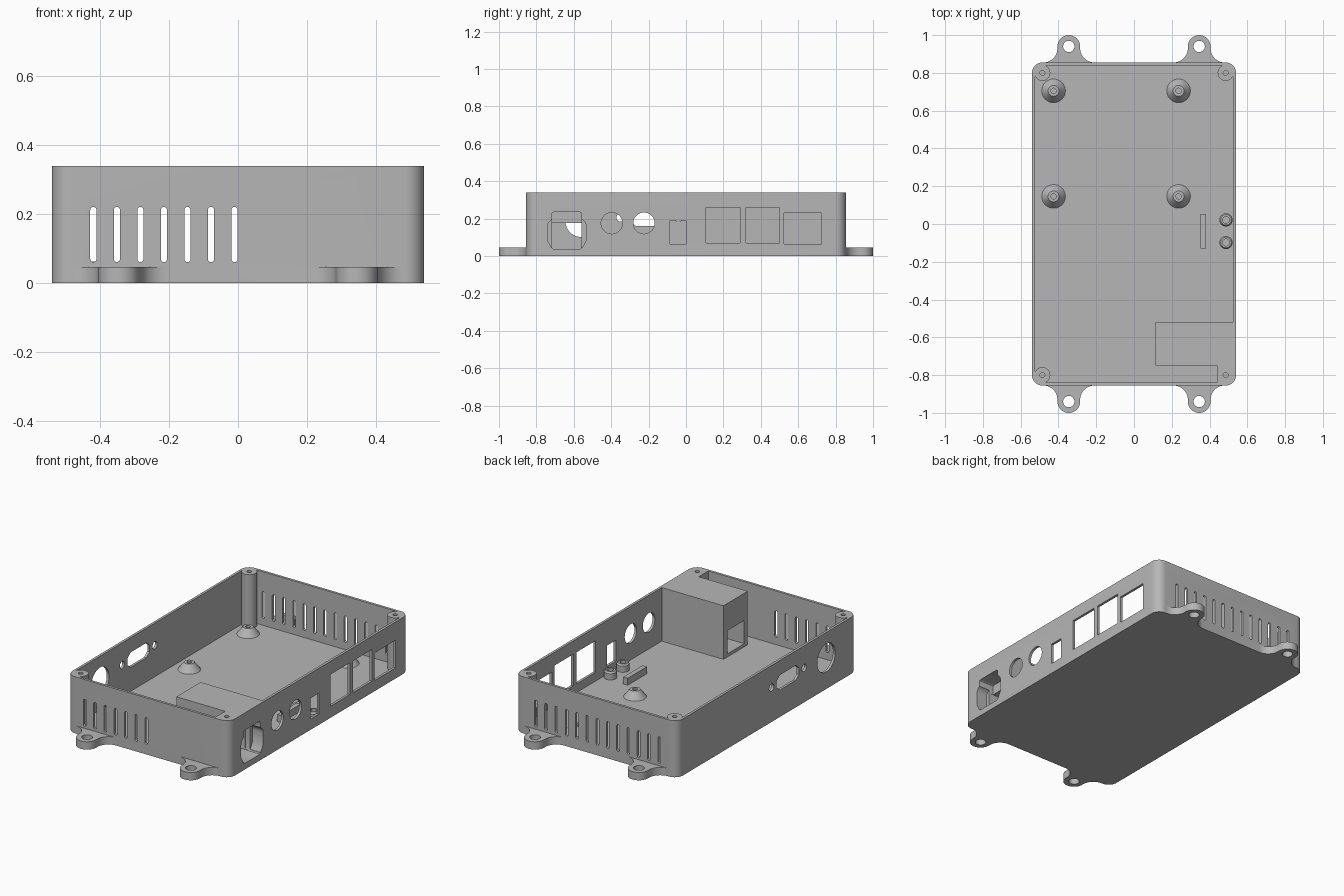
import bpy, bmesh, math
from mathutils import Vector

if "Cube" in bpy.data.objects:
    bpy.data.objects.remove(bpy.data.objects["Cube"], do_unlink=True)

grey = bpy.data.materials.new("plain grey plastic")
grey.use_nodes = True
colour = (0.47, 0.47, 0.47, 1)
grey.diffuse_color = colour
grey.node_tree.nodes["Principled BSDF"].inputs["Base Color"].default_value = colour

W, L, H = 0.54, 0.855, 0.34       # half width, half length, height
WALL, FLOOR, ROUND = 0.015, 0.018, 0.055
POST_X, POST_Y = W - ROUND, L - ROUND
SIGNS = [(sx, sy) for sx in (-1, 1) for sy in (-1, 1)]


# ---- outlines ----
def arc(cx, cy, r, start, end, n):
    angles = [math.radians(start + (end - start) * i / n) for i in range(n + 1)]
    return [(cx + r * math.cos(a), cy + r * math.sin(a)) for a in angles]


def circle(cx, cy, r, n=32):
    return arc(cx, cy, r, 0, 360, n)[:-1]


def rounded(cx, cy, w, h, r, n=8):
    pts = []
    for i, (sx, sy) in enumerate([(1, 1), (-1, 1), (-1, -1), (1, -1)]):
        pts += arc(cx + sx * (w / 2 - r), cy + sy * (h / 2 - r), r, 90 * i, 90 * i + 90, n)
    return pts


def box(u0, u1, v0, v1):
    return [(u0, v0), (u1, v0), (u1, v1), (u0, v1)]


# ---- solids ----
def prism(bm, pts, axis, lo, hi):
    place = {"x": lambda u, v, t: (t, u, v),
             "y": lambda u, v, t: (u, t, v),
             "z": lambda u, v, t: (u, v, t)}[axis]
    a = [bm.verts.new(place(u, v, lo)) for u, v in pts]
    b = [bm.verts.new(place(u, v, hi)) for u, v in pts]
    bm.faces.new(a)
    bm.faces.new(b)
    for i in range(len(pts)):
        j = (i + 1) % len(pts)
        bm.faces.new((a[i], a[j], b[j], b[i]))


def make(name, bm):
    bmesh.ops.recalc_face_normals(bm, faces=bm.faces[:])
    mesh = bpy.data.meshes.new(name)
    bm.to_mesh(mesh)
    bm.free()
    mesh.materials.append(grey)
    obj = bpy.data.objects.new(name, mesh)
    bpy.context.collection.objects.link(obj)
    return obj


def activate(obj):
    bpy.ops.object.select_all(action="DESELECT")
    obj.select_set(True)
    bpy.context.view_layer.objects.active = obj


def combine(target, prisms, operation):
    bm = bmesh.new()
    for p in prisms:
        prism(bm, *p)
    tool = make("helper", bm)
    tool.hide_render = True
    mod = target.modifiers.new("combine", "BOOLEAN")
    mod.operation, mod.solver, mod.object = operation, "EXACT", tool
    activate(target)
    bpy.ops.object.modifier_apply(modifier=mod.name)
    bpy.data.objects.remove(tool, do_unlink=True)


def turned(name, profile, x, y):
    bm = bmesh.new()
    verts = [bm.verts.new((r, 0, z)) for r, z in profile]
    edges = [bm.edges.new(pair) for pair in zip(verts, verts[1:])]
    bmesh.ops.spin(bm, geom=verts + edges, axis=(0, 0, 1), cent=(0, 0, 0),
                   angle=math.tau, steps=32)
    bmesh.ops.remove_doubles(bm, verts=bm.verts[:], dist=1e-5)
    bmesh.ops.translate(bm, verts=bm.verts[:], vec=Vector((x, y, 0)))
    return make(name, bm)


# ---- open tray ----
bm = bmesh.new()
prism(bm, rounded(0, 0, 2 * W, 2 * L, ROUND), "z", 0, H)
case = make("case", bm)
combine(case, [(rounded(0, 0, 2 * (W - WALL), 2 * (L - WALL), ROUND - WALL),
                "z", FLOOR, 0.5)], "DIFFERENCE")

# ---- flared mounting ears and corner screw posts ----
EAR_X, EAR_Y, FLARE, FLARE_R = 0.345, 0.94, 0.135, 0.075
half = arc(FLARE, L + FLARE_R, FLARE_R, 270, 176, 10) + arc(0, EAR_Y, 0.06, 0, 90, 12)
half = [(FLARE, L - 0.008)] + half
ear = half + [(-u, v) for u, v in reversed(half[:-1])]
ears = [([(sx * EAR_X + u, sy * v) for u, v in ear], "z", 0, 0.047) for sx, sy in SIGNS]
posts = [(circle(sx * POST_X, sy * POST_Y, 0.042), "z", FLOOR / 2, H) for sx, sy in SIGNS]
combine(case, ears, "UNION")
combine(case, posts, "UNION")

# ---- power inlet housing in the front left corner ----
housing = [(0.115, -0.52), (0.53, -0.52), (0.53, -POST_Y), (POST_X, -0.848),
           (0.44, -0.848), (0.44, -0.75), (0.115, -0.75)]
combine(case, [(housing, "z", FLOOR / 2, H)], "UNION")

# ---- openings ----
holes = []
for sx, sy in SIGNS:
    holes.append((circle(sx * POST_X, sy * POST_Y, 0.013, 20), "z", 0.15, 0.4))
    holes.append((circle(sx * EAR_X, sy * EAR_Y, 0.03), "z", -0.1, 0.1))

# vent slots: seven in front, thirteen at the back
for count, y0, y1 in ((7, -0.9, -0.82), (13, 0.82, 0.9)):
    for i in range(count):
        holes.append((rounded(-0.42 + 0.0683 * i, 0.141, 0.018, 0.16, 0.0088, 6), "y", y0, y1))

# sockets in the left side wall
for y0, y1, z0, z1 in ((-0.085, 0, 0.064, 0.19), (0.107, 0.29, 0.07, 0.26),
                       (0.32, 0.5, 0.07, 0.26), (0.524, 0.725, 0.064, 0.23)):
    holes.append((box(y0, y1, z0, z1), "x", 0.5, 0.6))
for y in (-0.397, -0.225):
    holes.append((circle(y, 0.176, 0.057), "x", 0.5, 0.6))

# round outlet, plug opening and its screw holes in the right side wall
holes.append((circle(-0.56, 0.187, 0.085), "x", -0.6, -0.5))
plug = [(s * u - 0.195, 0.207 + t * v) for s, t, order in
        ((1, 1, 1), (-1, 1, -1), (-1, -1, 1), (1, -1, -1))
        for u, v in [(0.105, 0.02), (0.075, 0.045)][::order]]
holes.append((plug, "x", -0.6, -0.5))
for y in (-0.04, -0.35):
    holes.append((circle(y, 0.207, 0.022, 20), "x", -0.6, -0.5))

# power inlet: tall slot, wider rounded recess, and cable tunnel
holes.append((rounded(-0.638, 0.136, 0.157, 0.198, 0.01, 3), "x", 0.44, 0.6))
combine(case, holes, "DIFFERENCE")
inlet = ([(-0.72, 0.045), (-0.555, 0.045), (-0.533, 0.085)]
         + arc(-0.578, 0.155, 0.045, 0, 90, 8) + arc(-0.696, 0.155, 0.045, 90, 180, 8)
         + [(-0.741, 0.085)])
combine(case, [(inlet, "x", 0.47, 0.6),
               (box(-0.717, -0.56, 0.037, 0.176), "x", 0.05, 0.46)], "DIFFERENCE")
parts = [case]

# ---- board standoffs ----
cone = [(0.065, FLOOR - 0.003), (0.029, 0.062), (0.014, 0.062), (0.014, 0.02), (0, 0.02)]
for i, (x, y) in enumerate([(x, y) for x in (-0.426, 0.236) for y in (0.146, 0.705)]):
    parts.append(turned(f"standoff_{i + 1}", cone, x, y))

# ---- hollow pegs and retaining bar ----
peg = [(0.035, FLOOR - 0.003), (0.035, 0.055), (0.028, 0.065), (0.018, 0.065),
       (0.018, 0.02), (0, 0.02)]
for i, y in enumerate((0.022, -0.098)):
    parts.append(turned(f"peg_{i + 1}", peg, 0.487, y))
bm = bmesh.new()
prism(bm, box(0.351, 0.38, -0.13, 0.053), "z", FLOOR - 0.003, 0.06)
parts.append(make("retaining_bar", bm))

for obj in parts:
    activate(obj)
    bpy.ops.object.shade_smooth_by_angle(angle=math.radians(30))
